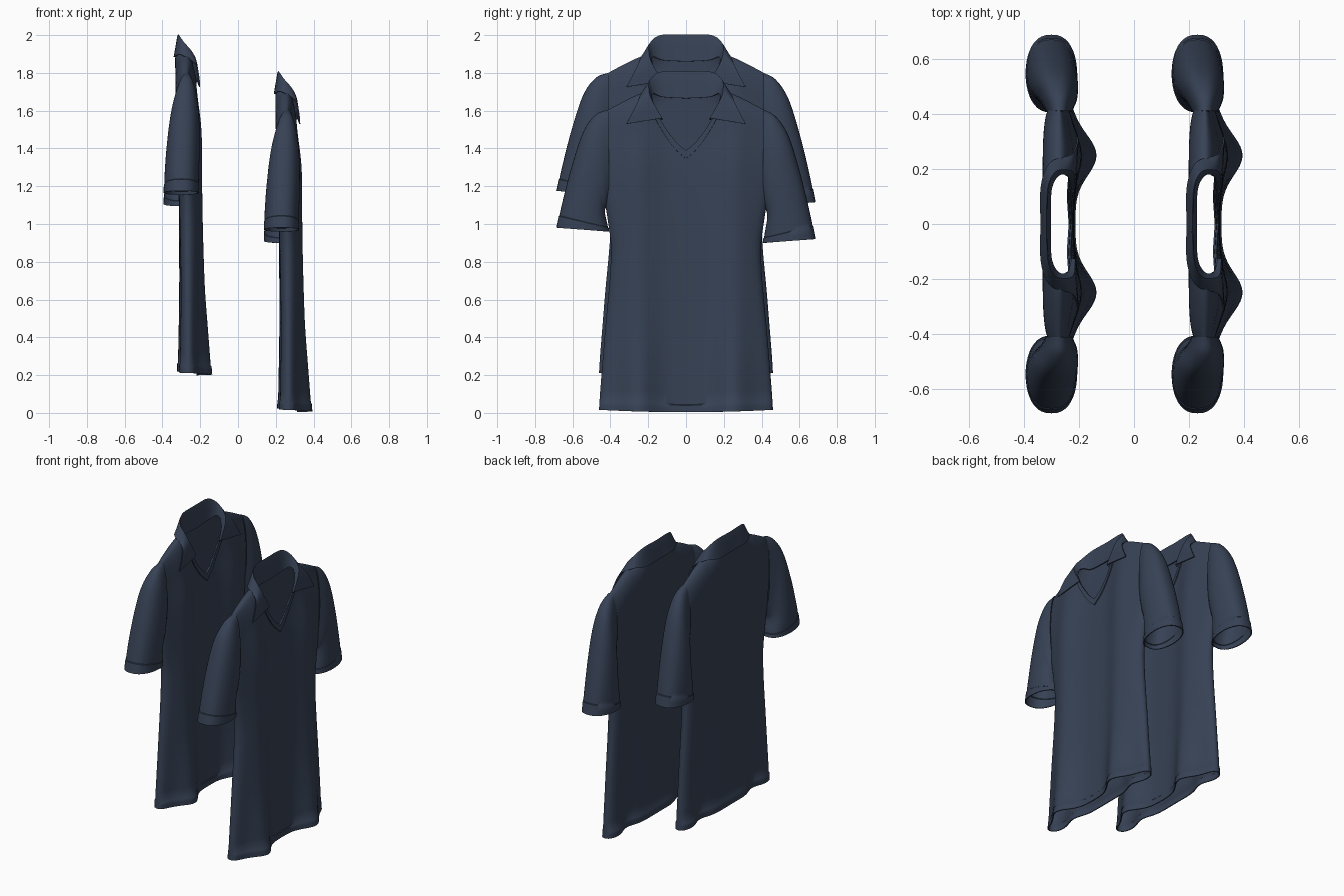
import bpy, bmesh, math
from mathutils import Vector

if "Cube" in bpy.data.objects:
    bpy.data.objects.remove(bpy.data.objects["Cube"])

navy = bpy.data.materials.new("navy cloth")
navy.diffuse_color = (0.038, 0.054, 0.091, 1)
navy.use_nodes = True
navy.node_tree.nodes["Principled BSDF"].inputs["Base Color"].default_value = navy.diffuse_color
CLOTH = 0.006
OFFSET = Vector((-0.53, 0, 0.195))     # second shirt hangs behind and higher


def look(table, k):
    """Smooth interpolation of a table of (key, values...) rows."""
    k = min(max(k, table[0][0]), table[-1][0])
    i = 0
    while i < len(table) - 2 and k > table[i + 1][0]:
        i += 1
    P = [Vector(r[1:] + (0,) * (4 - len(r))) for r in table]
    K = [r[0] for r in table]

    def slope(j):
        a, b = max(j - 1, 0), min(j + 1, len(K) - 1)
        return (P[b] - P[a]) / (K[b] - K[a])
    h = K[i + 1] - K[i]
    t = (k - K[i]) / h
    return (P[i] * (2*t**3 - 3*t*t + 1) + slope(i) * h * (t**3 - 2*t*t + t)
            + P[i + 1] * (3*t*t - 2*t**3) + slope(i + 1) * h * (t**3 - t*t))


def add_grid(bm, rows, closed=False):
    vs = [[bm.verts.new(p) for p in r] for r in rows]
    n = len(rows[0])
    for a, b in zip(vs, vs[1:]):
        for j in range(n if closed else n - 1):
            k = (j + 1) % n
            bm.faces.new((a[j], a[k], b[k], b[j]))


def finish(bm, name):
    """Weld, thicken, smooth, and hang one copy on each shirt."""
    bmesh.ops.remove_doubles(bm, verts=bm.verts, dist=0.0008)
    bmesh.ops.recalc_face_normals(bm, faces=bm.faces)
    me = bpy.data.meshes.new(name)
    bm.to_mesh(me)
    bm.free()
    me.materials.append(navy)
    ob = bpy.data.objects.new("front_shirt_" + name, me)
    bpy.context.collection.objects.link(ob)
    bpy.ops.object.select_all(action='DESELECT')
    ob.select_set(True)
    bpy.context.view_layer.objects.active = ob
    m = ob.modifiers.new("cloth", 'SOLIDIFY')
    m.thickness, m.offset = CLOTH, 0
    bpy.ops.object.modifier_apply(modifier=m.name)
    bpy.ops.object.shade_smooth_by_angle(angle=math.radians(40))
    twin = bpy.data.objects.new("rear_shirt_" + name, ob.data)
    twin.location = OFFSET
    bpy.context.collection.objects.link(twin)


# Body outline tables: half width, depth of front and back, fold strength
WIDTH = [(0, .458), (.1, .452), (.4, .428), (.85, .393), (1.05, .415), (1.15, .432), (1.4, .452), (1.6, .445)]
FRONT = [(0, .31), (1.0, .31), (1.3, .302), (1.5, .287), (1.7, .285)]
BACK = [(0, .214), (.5, .222), (1.2, .215), (1.5, .203), (1.7, .20)]
FOLD = [(0, .078), (.2, .062), (.5, .04), (1.0, .028), (1.3, .032), (1.5, .024), (1.7, .01)]
BACK_FOLD = [(0, .035), (.2, .022), (.6, .006), (1.0, 0), (1.7, 0)]
SHOULDER = [(0, 1.80), (.1, 1.78), (.19, 1.71), (.27, 1.675), (.35, 1.635), (.46, 1.575)]
NECK_FRONT = [(0, 1.385), (.06, 1.44), (.13, 1.54), (.17, 1.62), (.19, 1.71)]
NECK_BACK = [(0, 1.685), (.1, 1.69), (.19, 1.71)]


def body_x(y, z, front):
    u = min(abs(y) / look(WIDTH, z).x, 1)
    cx = .268 - .01 * min(z / 1.6, 1)
    x = look(FRONT if front else BACK, z).x
    if front:
        x += look(FOLD, z).x * math.exp(-((abs(y) - .25) / .1) ** 2)
    else:
        x += look(BACK_FOLD, z).x * math.exp(-((abs(y) - .27) / .08) ** 2)
    q = min(max((look(SHOULDER, abs(y)).x - z) / .13, 0), 1)
    return cx + (x - cx) * math.sqrt(max(1 - u ** 8, 0)) * math.sqrt(1 - (1 - q) ** 2)


def top_z(y, front):
    y = abs(y)
    if y >= .19:
        return look(SHOULDER, y).x
    return look(NECK_FRONT if front else NECK_BACK, y).x


# Body: front and back panels sharing side and shoulder seams
bm = bmesh.new()
us = [math.sin(math.pi / 2 * i / 36) for i in range(-36, 37)]
ts = [0, .014, .025, .028] + [.028 + .972 * math.sin(math.pi / 2 * i / 40) for i in range(1, 41)]
for front in (True, False):
    rows = []
    for n, t in enumerate(ts):
        row = []
        for u in us:
            hem = .004 + .02 * (0 if front else 1 - u * u) + .012 * u * u
            z = hem + (top_z(u * .45, front) - hem) * t
            w = look(WIDTH, z).x
            y = u * (w + (.45 - w) * max(0, t - .9) * 10)
            x = body_x(y, z, front)
            if n < 3 and abs(u) < .99:          # turned hem
                x += .004 if front else -.004
            row.append((x, y, z))
        rows.append(row)
    add_grid(bm, rows)
finish(bm, "body")

# Trim band along the V neckline
bm = bmesh.new()
rows = []
for d in (-.003, .02, .04):
    row = []
    for i in range(-30, 31):
        y = .165 * i / 30
        z = top_z(y, True) - d
        row.append((body_x(y, z, True) + .0075, y, z))
    rows.append(row)
add_grid(bm, rows)
finish(bm, "neck_trim")

# Sleeves: rings between an outer and an inner edge
OUTER = [(0, .41, 1.603), (1, .475, 1.565), (2, .54, 1.465), (3, .60, 1.275), (4, .65, 1.07), (5, .68, .92)]
INNER = [(0, .41, 1.13), (1, .425, 1.08), (2, .432, 1.05), (3, .43, 1.01), (4, .42, .955), (5, .412, .90)]
DEPTH = [(0, .258, .045), (1, .255, .064), (2, .246, .078), (3, .238, .085), (4, .232, .088), (5, .23, .088)]
for side, name in ((1, "left_sleeve"), (-1, "right_sleeve")):
    bm = bmesh.new()
    rows = []
    for k in [4.52 * i / 24 for i in range(25)] + [4.55, 4.8, 5]:
        o, n, d = look(OUTER, k), look(INNER, k), look(DEPTH, k)
        lift = 0 if side > 0 else .06 * k / 5
        grow = 1.03 if k > 4.53 else 1          # turned cuff
        mid, half = (o + n) / 2, (o - n) / 2 * grow
        ring = []
        for j in range(40):
            a = math.tau * j / 40
            s = math.copysign(abs(math.sin(a)) ** .8, math.sin(a))
            p = mid + half * math.cos(a)
            ring.append((d.x + d.y * grow * s, side * p.x, p.y + lift))
        rows.append(ring)
    add_grid(bm, rows, closed=True)
    finish(bm, name)

# Collar: inner base, fold line and falling edge, swept round the neck
BASE = [(0, .226, 0, 1.665), (1, .228, .12, 1.672), (2, .25, .172, 1.69), (3, .278, .183, 1.67),
        (4, .293, .172, 1.63), (5, .304, .128, 1.55)]
RIDGE = [(0, .212, 0, 1.805), (1, .217, .13, 1.803), (2, .243, .188, 1.765), (3, .285, .198, 1.715),
         (4, .31, .184, 1.66), (5, .316, .128, 1.56)]
EDGE = [(0, .193, 0, 1.69), (1, .195, .14, 1.69), (2, .228, .222, 1.70), (3, .300, .25, 1.655),
        (4, .321, .283, 1.592), (5, .327, .316, 1.53)]
bm = bmesh.new()
rows = []
for i in range(-30, 31):
    k, s = abs(i) / 6, (1 if i >= 0 else -1)
    b, r, e = look(BASE, k), look(RIDGE, k), look(EDGE, k)
    sec = [b, b.lerp(r, .5), b.lerp(r, .92), r, r.lerp(e, .1), r.lerp(e, .4), r.lerp(e, .7), e]
    rows.append([(p.x, s * p.y, p.z) for p in sec])
add_grid(bm, rows)
finish(bm, "collar")
